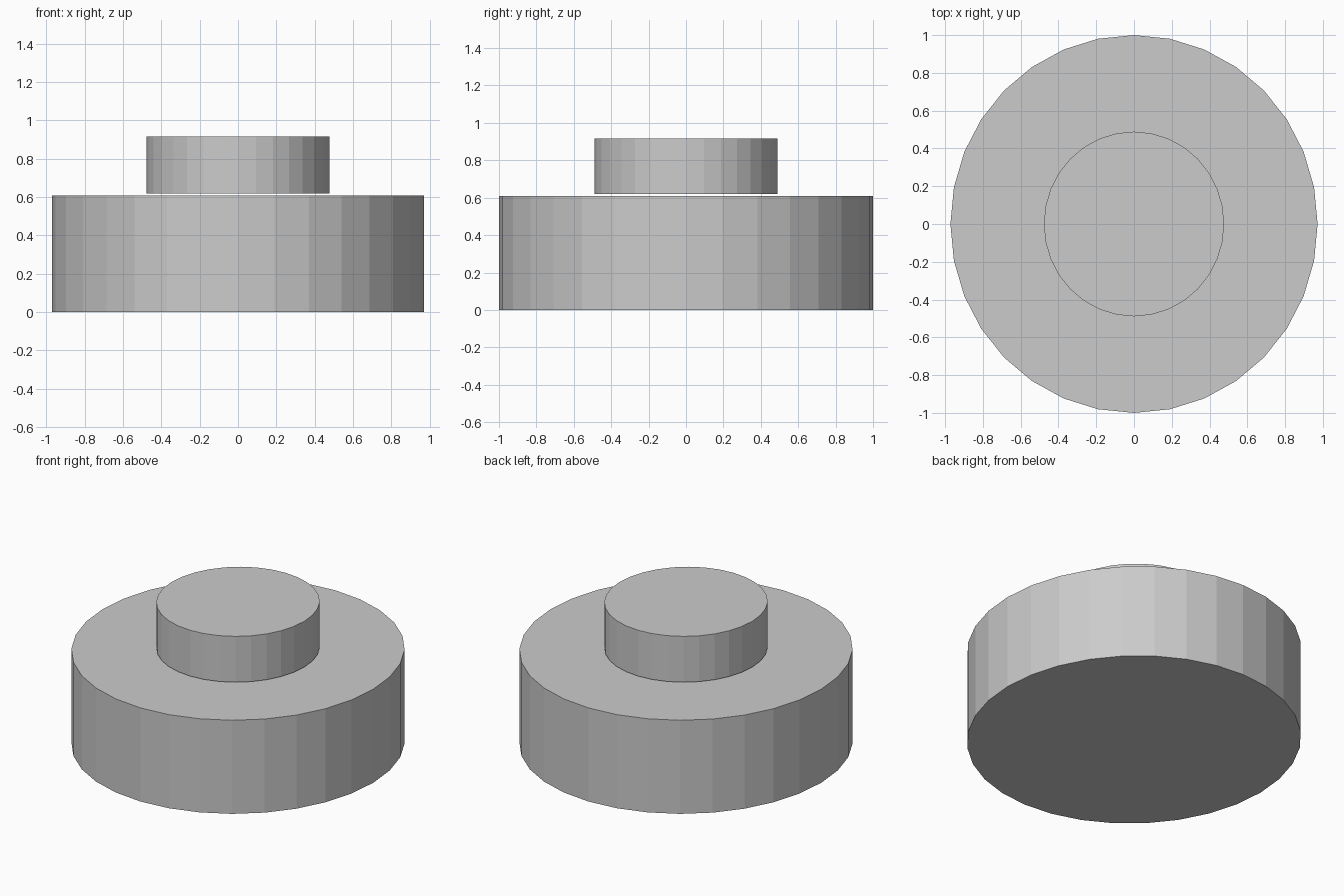
import bpy

if "Cube" in bpy.data.objects:
    bpy.data.objects.remove(bpy.data.objects["Cube"])


def disc(name, rx, ry, z0, z1):
    """32-sided flat-shaded, slightly oval disc from z0 to z1."""
    bpy.ops.mesh.primitive_cylinder_add(vertices=32, radius=1, depth=1,
                                        location=(0, 0, (z0 + z1) / 2))
    ob = bpy.context.object
    ob.name = name
    ob.scale = (rx, ry, z1 - z0)
    bpy.ops.object.transform_apply(location=False, rotation=False, scale=True)
    return ob


# Wide base
disc("base_disc", 0.972, 1.0, 0.0, 0.608)

# Smaller cap hovering just above the base
disc("top_disc", 0.477, 0.489, 0.619, 0.917)
